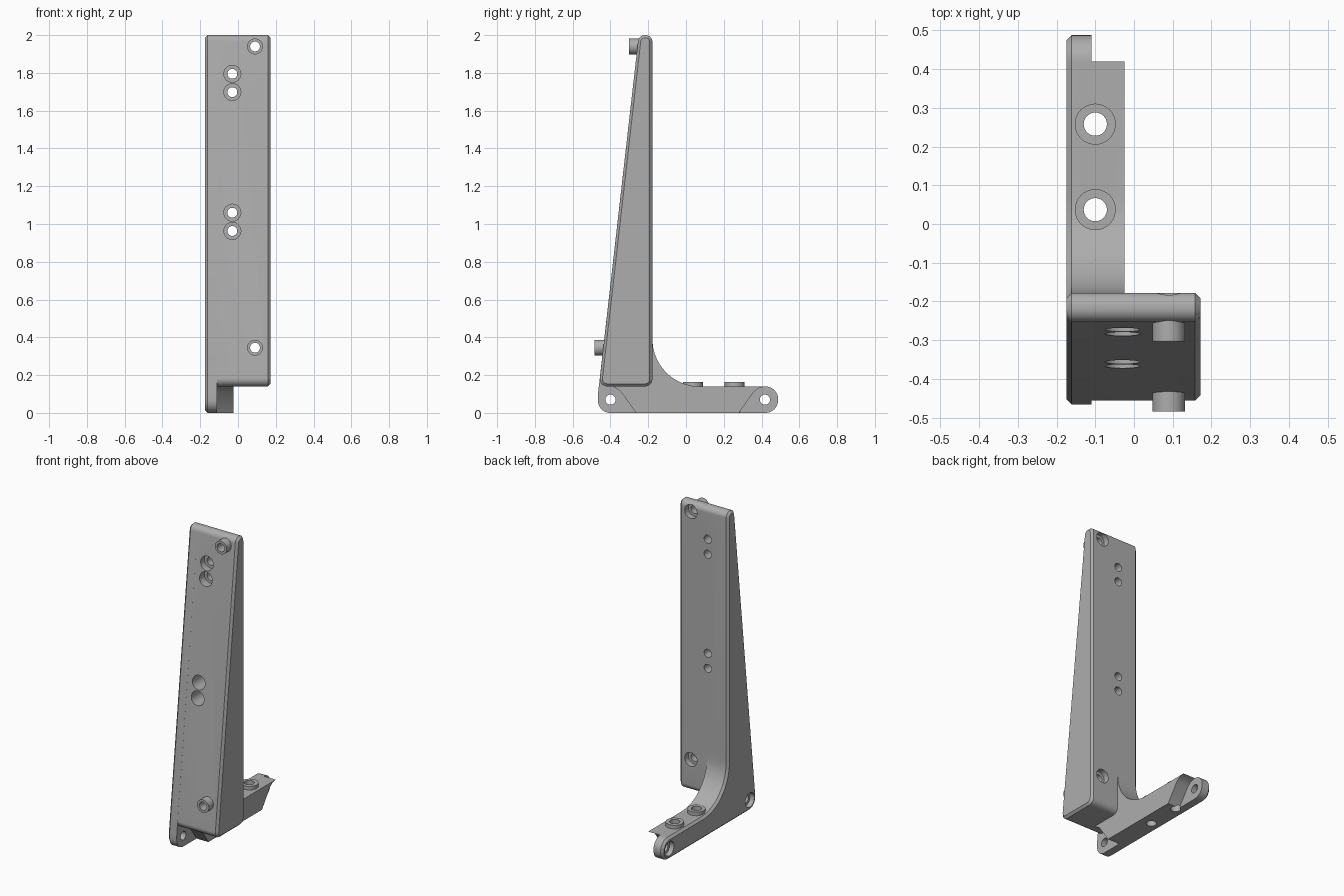
import bpy, bmesh, math
from mathutils import Vector, Matrix

cube = bpy.data.objects.get("Cube")
if cube:
    bpy.data.objects.remove(cube, do_unlink=True)

grey = bpy.data.materials.new("plain grey")
GREY = (0.42, 0.42, 0.42, 1)
grey.diffuse_color = GREY
grey.use_nodes = True
grey.node_tree.nodes["Principled BSDF"].inputs["Base Color"].default_value = GREY


def make_object(name, bm):
    bmesh.ops.recalc_face_normals(bm, faces=bm.faces)
    mesh = bpy.data.meshes.new(name)
    bm.to_mesh(mesh)
    bm.free()
    mesh.materials.append(grey)
    obj = bpy.data.objects.new(name, mesh)
    bpy.context.collection.objects.link(obj)
    return obj


def outline(corners, steps=10):
    """Polygon from (y, z, radius) corners, each rounded with an arc."""
    result = []
    for i, (y, z, r) in enumerate(corners):
        p = Vector((y, z))
        if r == 0:
            result.append(p)
            continue
        a = (Vector(corners[i - 1][:2]) - p).normalized()
        b = (Vector(corners[(i + 1) % len(corners)][:2]) - p).normalized()
        half = a.angle(b) / 2
        centre = p + (a + b).normalized() * r / math.sin(half)
        start = p + a * r / math.tan(half) - centre
        end = p + b * r / math.tan(half) - centre
        sweep = math.pi - 2 * half
        for k in range(steps + 1):
            t = k / steps
            arc = start * math.sin((1 - t) * sweep) + end * math.sin(t * sweep)
            result.append(centre + arc / math.sin(sweep))
    return result


def prism(name, points, x0, x1, chamfer_first=0, chamfer_last=0):
    """Solid between x0 and x1 from a side profile, with optional rim chamfers."""
    bm = bmesh.new()
    first, last = [[bm.verts.new((x, p.x, p.y)) for p in points] for x in (x0, x1)]
    caps = [bm.faces.new(first), bm.faces.new(last)]
    for i in range(len(points)):
        bm.faces.new((first[i - 1], first[i], last[i], last[i - 1]))
    bmesh.ops.recalc_face_normals(bm, faces=bm.faces)
    rims = [(list(cap.edges), size) for cap, size in zip(caps, (chamfer_first, chamfer_last))]
    for rim, size in rims:
        if size:
            bmesh.ops.bevel(bm, geom=rim, offset=size, segments=1, affect='EDGES')
    return make_object(name, bm)


def rod(name, start, end, radius):
    """Cylinder between two points."""
    start, end = Vector(start), Vector(end)
    axis = end - start
    bm = bmesh.new()
    turn = axis.to_track_quat('Z', 'Y').to_matrix().to_4x4()
    bmesh.ops.create_cone(bm, cap_ends=True, segments=32, radius1=radius, radius2=radius,
                          depth=axis.length,
                          matrix=Matrix.Translation((start + end) / 2) @ turn)
    return make_object(name, bm)


def combine(target, other, operation):
    mod = target.modifiers.new("Combine", 'BOOLEAN')
    mod.operation = operation
    mod.solver = 'EXACT'
    mod.object = other
    bpy.context.view_layer.objects.active = target
    bpy.ops.object.modifier_apply(modifier=mod.name)
    bpy.data.objects.remove(other, do_unlink=True)


LEFT, RIGHT, BACK = -0.175, 0.172, -0.178
CHAMFER = 0.014

# Side plate: upright wedge, long foot and two rounded lugs
bracket = prism("mounting_bracket", outline([
    (-0.466, 0, 0.065), (0.488, 0, 0.068), (0.488, 0.14, 0.068),
    (BACK, 0.14, 0.25), (BACK, 2, 0.035), (-0.25, 2, 0.035), (-0.466, 0.1, 0)]),
    LEFT, -0.11, chamfer_first=CHAMFER)

# Wide upright column
column = prism("column", outline([
    (-0.461, 0.14, 0.04), (BACK, 0.14, 0.04), (BACK, 2, 0.035), (-0.25, 2, 0.035)]),
    -0.14, RIGHT, chamfer_last=CHAMFER)
combine(bracket, column, 'UNION')

# Thick foot with clearance slopes beside the lugs and a web into the column
foot = prism("foot", outline([
    (-0.265, 0, 0), (0.28, 0, 0), (0.36, 0.113, 0), (0.386, 0.132, 0), (0.42, 0.14, 0),
    (BACK, 0.14, 0.25), (BACK, 0.45, 0), (-0.25, 0.45, 0), (-0.39, 0.16, 0),
    (-0.385, 0.139, 0), (-0.345, 0.113, 0)]), -0.14, -0.025)
combine(bracket, foot, 'UNION')

# Raised rings on the foot
for y in (0.037, 0.258):
    combine(bracket, rod("foot_ring", (-0.1, y, 0.1), (-0.1, y, 0.163), 0.053), 'UNION')
    combine(bracket, rod("foot_hole", (-0.1, y, -0.1), (-0.1, y, 0.3), 0.03), 'DIFFERENCE')

# Sleeves on the column front, recessed from the back
for z, tip in ((1.94, -0.303), (0.345, -0.485)):
    combine(bracket, rod("sleeve", (0.09, tip, z), (0.09, -0.235, z), 0.042), 'UNION')
    combine(bracket, rod("sleeve_hole", (0.09, -0.6, z), (0.09, 0, z), 0.026), 'DIFFERENCE')
    combine(bracket, rod("back_recess", (0.09, -0.215, z), (0.09, 0, z), 0.044), 'DIFFERENCE')

# Paired counterbored screw holes
for z in (1.795, 1.698, 1.06, 0.963):
    combine(bracket, rod("screw_hole", (-0.03, -0.6, z), (-0.03, 0, z), 0.026), 'DIFFERENCE')
    combine(bracket, rod("counterbore", (-0.03, -0.6, z), (-0.03, -0.235, z), 0.045), 'DIFFERENCE')

# Lug holes with a recess on the outer side
for y in (-0.4, 0.418):
    combine(bracket, rod("lug_hole", (-0.3, y, 0.07), (0, y, 0.07), 0.027), 'DIFFERENCE')
    combine(bracket, rod("lug_recess", (-0.3, y, 0.07), (-0.145, y, 0.07), 0.046), 'DIFFERENCE')

bpy.ops.object.select_all(action='DESELECT')
bracket.select_set(True)
bpy.context.view_layer.objects.active = bracket
bpy.ops.object.shade_smooth_by_angle(angle=math.radians(30))
